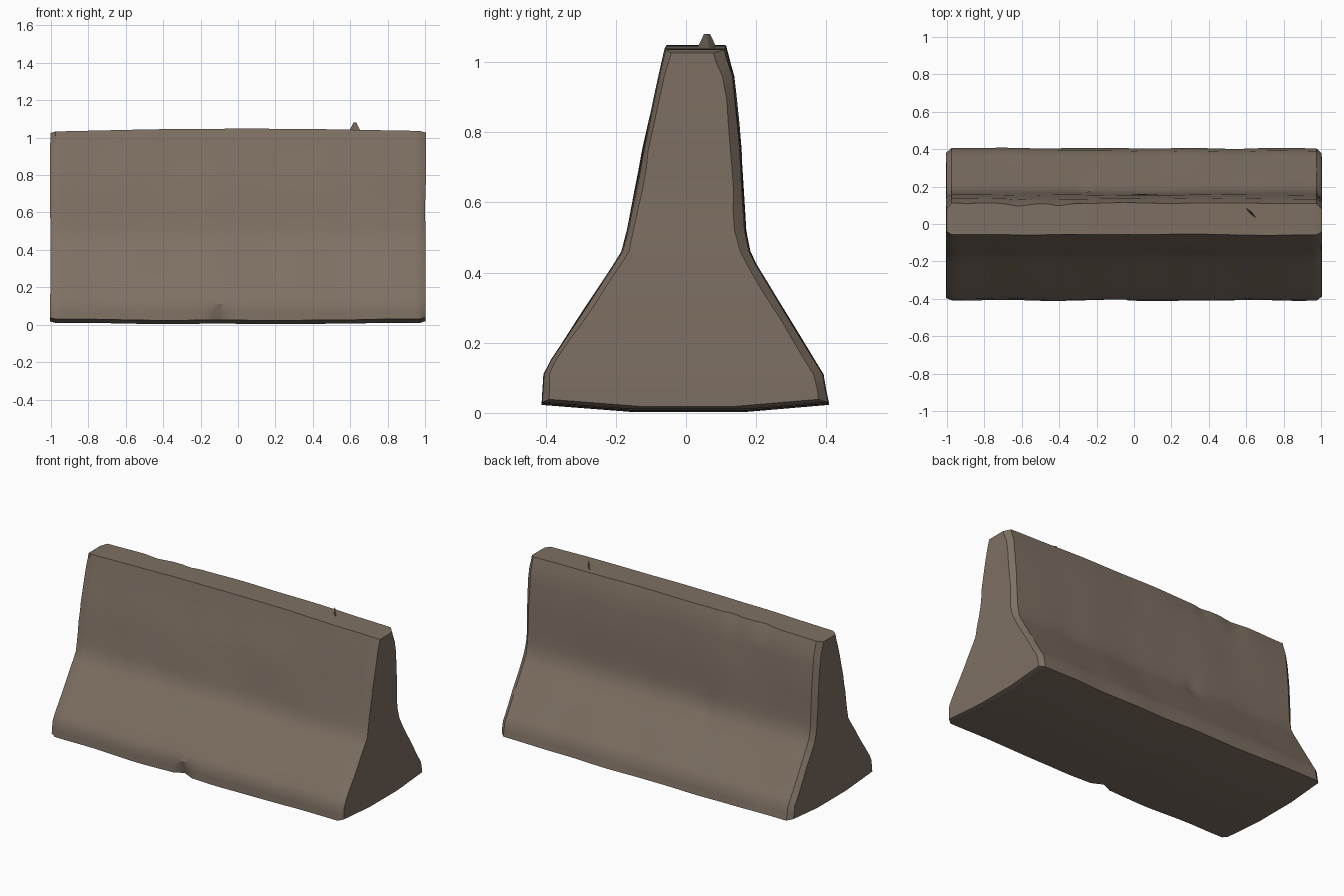
import bpy, bmesh, math
from mathutils import Vector, noise

if "Cube" in bpy.data.objects:
    bpy.data.objects.remove(bpy.data.objects["Cube"], do_unlink=True)

# One flat concrete colour
concrete = bpy.data.materials.new("weathered_concrete")
concrete.use_nodes = True
colour = (0.21, 0.163, 0.125, 1)
concrete.diffuse_color = colour
shader = concrete.node_tree.nodes["Principled BSDF"]
shader.inputs["Base Color"].default_value = colour
shader.inputs["Roughness"].default_value = 0.9

# Cross-section rows: height, front y, back y
PROFILE = [
    (0.0, -0.15, 0.17), (0.02, -0.408, 0.405), (0.11, -0.403, 0.39),
    (0.15, -0.383, 0.365), (0.42, -0.205, 0.2), (0.46, -0.18, 0.18),
    (0.52, -0.165, 0.168), (0.75, -0.122, 0.155), (0.96, -0.075, 0.135),
    (1.02, -0.063, 0.118), (1.043, -0.058, 0.112),
]
rows = []
for a, b in zip(PROFILE, PROFILE[1:]):
    steps = max(1, round((b[0] - a[0]) / 0.06))
    rows += [tuple(p + (q - p) * i / steps for p, q in zip(a, b)) for i in range(steps)]
rows.append(PROFILE[-1])

# Chipped spots: x, z, radius, depth, side (front -1, back 1)
CHIPS = [(-0.1, 0.03, 0.06, 0.035, -1), (-0.27, 0.44, 0.06, 0.015, 1),
         (-0.62, 1.04, 0.1, 0.014, 1), (-0.4, 1.04, 0.06, 0.012, 1)]


def wobble(x, z, seed):
    return noise.noise(Vector((x * 3.5, z * 3, seed * 7.3)))


def surface_point(x, row, side, edge):
    """Weathered point on the front (-1) or back (1); edge marks the end cap."""
    z, front, back = row
    y = front if side < 0 else back
    depth = 0.007 * wobble(x, z, side)
    for cx, cz, radius, amount, chip_side in CHIPS:
        if chip_side == side:
            d = math.hypot(x - cx, z - cz) / radius
            depth -= amount * max(0, 1 - d)
    if edge:
        depth -= 0.012 if side < 0 else 0.022
        depth -= 0.012 * abs(wobble(x, z * 2, side + 4))
        x += math.copysign(0.006 * (wobble(x, z * 2, 2) - 0.5), x)
    y += side * depth
    # Bowed top and base
    if z > 1:
        z += 0.004 - 0.014 * x * x + 0.003 * wobble(x, 1, 5) - 0.008 * edge
    elif z < 0.05:
        z += 0.004 + 0.008 * x * x + 0.004 * wobble(x, 0, 9) + 0.008 * edge
    return Vector((x, y, max(z, 0)))


def make_object(name, bm):
    bmesh.ops.recalc_face_normals(bm, faces=bm.faces)
    mesh = bpy.data.meshes.new(name)
    bm.to_mesh(mesh)
    bm.free()
    mesh.materials.append(concrete)
    ob = bpy.data.objects.new(name, mesh)
    bpy.context.collection.objects.link(ob)
    return ob


# Barrier body: sections lofted along x
bm = bmesh.new()
COUNT = 60
stations = [-1] + [-0.975 + 1.95 * i / COUNT for i in range(COUNT + 1)] + [1]
sections = []
for x in stations:
    edge = abs(x) == 1
    front = [bm.verts.new(surface_point(x, r, -1, edge)) for r in rows]
    back = [bm.verts.new(surface_point(x, r, 1, edge)) for r in rows]
    sections.append(front + back[::-1])
for a, b in zip(sections, sections[1:]):
    for i in range(len(a)):
        j = (i + 1) % len(a)
        bm.faces.new((a[i], b[i], b[j], a[j]))
# End caps: strips from front edge to back edge
for ring in (sections[0], sections[-1]):
    last = len(ring) - 1
    for i in range(len(rows) - 1):
        bm.faces.new((ring[i], ring[i + 1], ring[last - i - 1], ring[last - i]))
body = make_object("barrier_body", bm)

bpy.ops.object.select_all(action="DESELECT")
body.select_set(True)
bpy.context.view_layer.objects.active = body
bpy.ops.object.shade_smooth_by_angle(angle=math.radians(32))

# Thin broken shard standing diagonally on the top
bm = bmesh.new()
bmesh.ops.create_cone(bm, cap_ends=True, segments=4, radius1=0.045, radius2=0.012, depth=0.05)
for v in bm.verts:
    v.co.y *= 0.15
    v.co = Vector(((v.co.x - v.co.y) * 0.72, (-v.co.x - v.co.y) * 0.72, v.co.z))
    v.co += Vector((0.625, 0.06, 1.055))
make_object("top_shard", bm)
